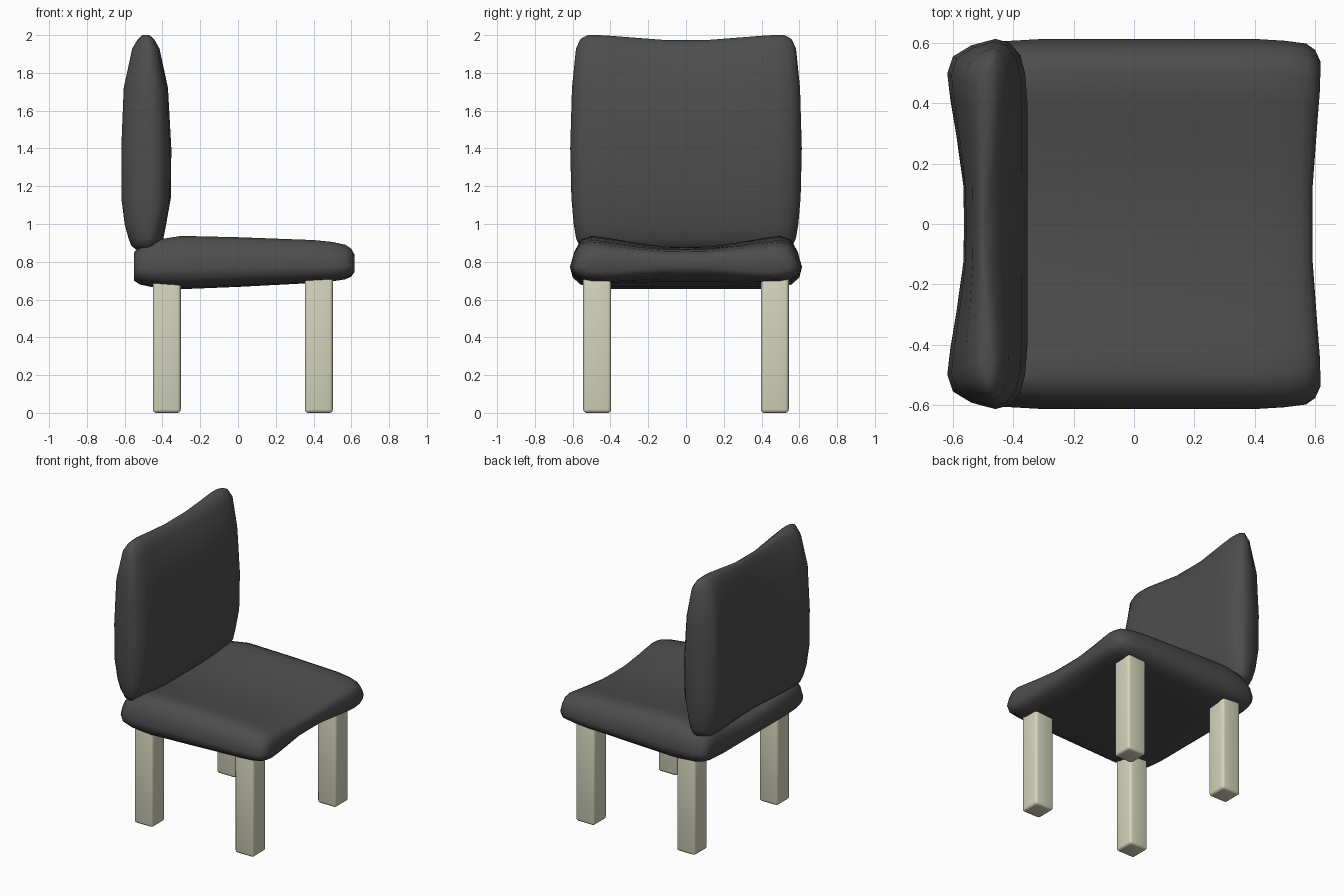
import bpy, bmesh

if "Cube" in bpy.data.objects:
    bpy.data.objects.remove(bpy.data.objects["Cube"])


def material(name, rgb):
    m = bpy.data.materials.new(name)
    m.diffuse_color = (*rgb, 1.0)
    m.use_nodes = True
    m.node_tree.nodes["Principled BSDF"].inputs["Base Color"].default_value = m.diffuse_color
    return m


DARK = material("charcoal fabric", (0.075, 0.075, 0.075))
PALE = material("pale wood", (0.66, 0.66, 0.51))

# Half cross-section of a cushion: (sideways distance, thickness fraction)
LOWER = [(0, 0), (.13, 0), (.4, 0), (.5, .03), (.56, .09), (.6, .22), (.613, .4)]
UPPER = [(0, .79), (.13, .80), (.3, .89), (.42, .965), (.5, 1), (.555, .93), (.592, .7)]


def mirrored(half):
    return [(-y, t) for y, t in reversed(half[1:])] + half


def finish(bm, name, mat, angle):
    bmesh.ops.recalc_face_normals(bm, faces=bm.faces[:])
    me = bpy.data.meshes.new(name)
    bm.to_mesh(me)
    bm.free()
    me.materials.append(mat)
    ob = bpy.data.objects.new(name, me)
    bpy.context.collection.objects.link(ob)
    bpy.ops.object.select_all(action='DESELECT')
    bpy.context.view_layer.objects.active = ob
    ob.select_set(True)
    bpy.ops.object.shade_smooth_by_angle(angle=angle)
    return ob


def cushion(name, stations, place):
    """Loft the dished section along stations of (length, low, high, width)."""
    bm = bmesh.new()
    section = mirrored(LOWER) + mirrored(UPPER)[::-1]
    end = stations[-1][0]
    rings = []
    for s, low, high, w in stations:
        near = max(0, 1 - (end - s) / .3)           # grows towards the free end
        ring = []
        for y, t in section:
            mid = max(0, 1 - max(0, abs(y) - .15) / .37)
            h = low + (high - low) * t + .03 * near * mid * (1 - t)
            ring.append(bm.verts.new(place(s - .026 * near * mid, y * w, h)))
        rings.append(ring)
    n = len(section)
    for a, b in zip(rings, rings[1:]):
        for i in range(n):
            j = (i + 1) % n
            bm.faces.new((a[i], a[j], b[j], b[i]))
    for r in (rings[0], rings[-1]):                 # end caps as quad strips
        for i in range(n // 2 - 1):
            bm.faces.new((r[i], r[i + 1], r[n - 2 - i], r[n - 1 - i]))
    return finish(bm, name, DARK, 1.3)


# Seat: length along x, thickness along z
cushion("seat", [
    (-.55, .70, .85, .90), (-.52, .68, .88, .95), (-.46, .667, .912, .985),
    (-.30, .655, .937, 1), (0, .667, .93, 1), (.40, .685, .915, 1),
    (.50, .69, .905, .99), (.57, .70, .89, .975), (.60, .715, .87, .94),
    (.617, .74, .84, .88)], lambda s, y, h: (s, y, h))

# Backrest: length along z, thickness towards the rear
cushion("backrest", [
    (.865, .44, .54, .85), (.885, .42, .565, .92), (.925, .395, .58, .95),
    (1.0, .38, .60, .97), (1.14, .355, .618, .99), (1.4, .353, .618, 1),
    (1.72, .37, .605, .985), (1.93, .41, .56, .95), (1.98, .44, .53, .91),
    (2.0, .465, .51, .85)], lambda s, y, h: (-h, y, s))


# Four legs with softened edges
def leg(name, x, y):
    bm = bmesh.new()
    bmesh.ops.create_cube(bm, size=1)
    for v in bm.verts:
        v.co = (x + v.co.x * .148, y + v.co.y * .148, .39 + v.co.z * .78)
    bmesh.ops.bevel(bm, geom=bm.edges[:], offset=.018, segments=3,
                    profile=.5, affect='EDGES')
    finish(bm, name, PALE, .6)


for x, end_name in ((-.377, "rear"), (.428, "front")):
    for y, side in ((-.47, "right"), (.47, "left")):
        leg(f"{end_name}_{side}_leg", x, y)
